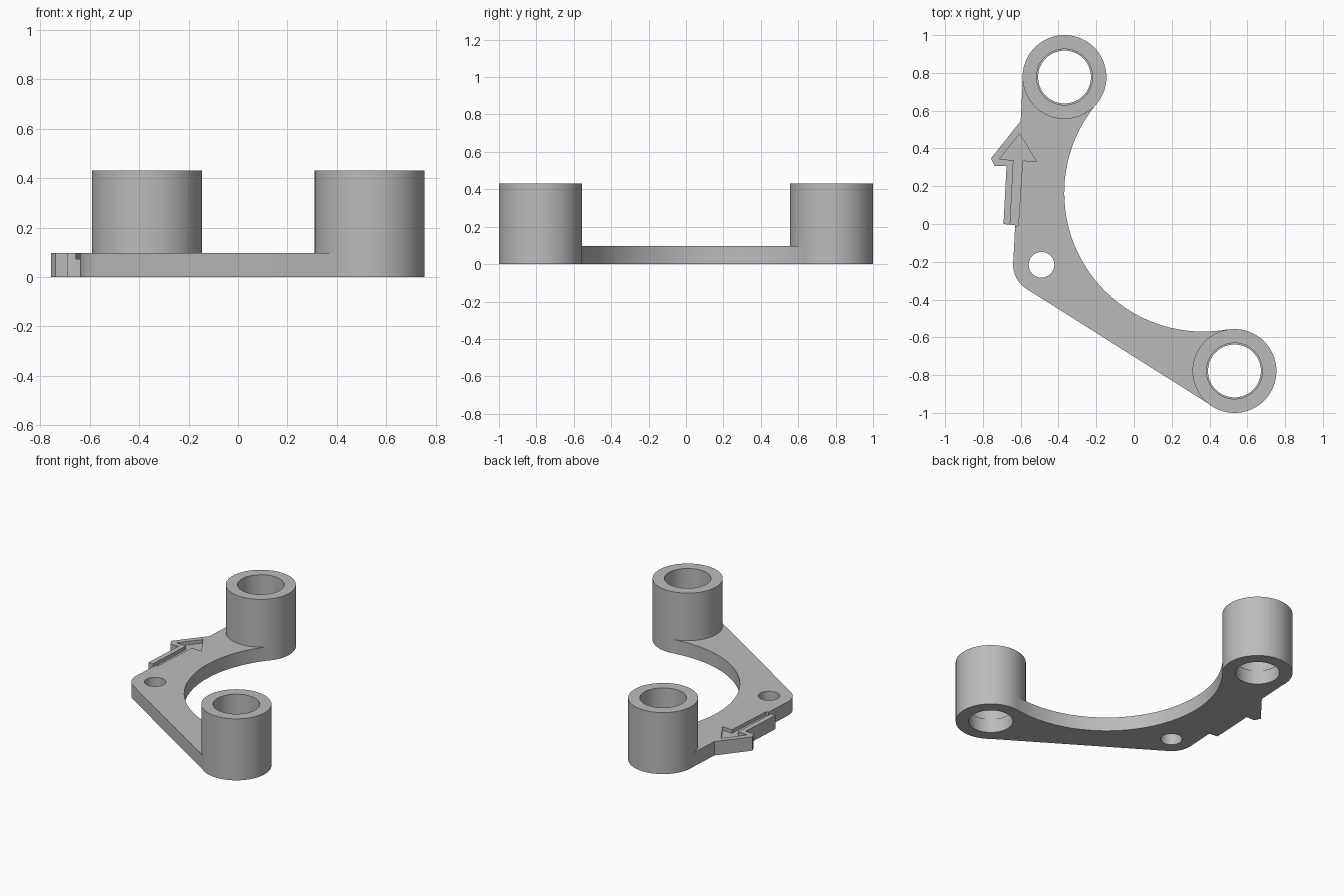
import bpy
import bmesh
from math import acos, atan2, cos, hypot, radians, sin, tau

cube = bpy.data.objects.get("Cube")
if cube:
    bpy.data.objects.remove(cube, do_unlink=True)

HEIGHT = 0.43
PLATE = 0.097
POST_R = 0.222
POST_BACK = (-0.368, 0.778)
POST_FRONT = (0.532, -0.778)
PIVOT, PIVOT_R = (-0.49, -0.216), 0.15
BAY, BAY_R = (0.365, 0.165), 0.7345

grey = bpy.data.materials.new("Plain grey")
grey.use_nodes = True
grey.diffuse_color = (0.5, 0.5, 0.5, 1)
grey.node_tree.nodes["Principled BSDF"].inputs["Base Color"].default_value = grey.diffuse_color


def arc(centre, r, start, end, n):
    """Points along an arc from start to end."""
    return [(centre[0] + r * cos(start + (end - start) * i / n),
             centre[1] + r * sin(start + (end - start) * i / n)) for i in range(n + 1)]


def heading(a, b):
    return atan2(b[1] - a[1], b[0] - a[0])


def tangent(a, ra, b, rb):
    """Angle of the outer tangent point on two circles, right of travel."""
    return heading(a, b) - acos((ra - rb) / hypot(b[0] - a[0], b[1] - a[1]))


def prism(name, points, z0, z1):
    """Extrude a flat outline from z0 to z1."""
    bm = bmesh.new()
    face = bm.faces.new([bm.verts.new((x, y, z0)) for x, y in points])
    top = bmesh.ops.extrude_face_region(bm, geom=[face])["geom"]
    bmesh.ops.translate(bm, vec=(0, 0, z1 - z0),
                        verts=[v for v in top if isinstance(v, bmesh.types.BMVert)])
    bmesh.ops.recalc_face_normals(bm, faces=bm.faces)
    mesh = bpy.data.meshes.new(name)
    bm.to_mesh(mesh)
    bm.free()
    mesh.materials.append(grey)
    obj = bpy.data.objects.new(name, mesh)
    bpy.context.collection.objects.link(obj)
    return obj


def cylinder(name, centre, r, z0, z1, n=72):
    return prism(name, arc(centre, r, 0, tau, n)[:-1], z0, z1)


def combine(target, tool, operation):
    """Apply a boolean and discard the tool."""
    tool.hide_render = True
    mod = target.modifiers.new(tool.name, "BOOLEAN")
    mod.object, mod.operation, mod.solver = tool, operation, "EXACT"
    bpy.ops.object.select_all(action="DESELECT")
    target.select_set(True)
    bpy.context.view_layer.objects.active = target
    bpy.ops.object.modifier_apply(modifier=mod.name)
    bpy.data.objects.remove(tool, do_unlink=True)


# Curved plate: rounded ends joined by tangents, with a round bay inside
end_r = POST_R - 0.002
side = tangent(POST_BACK, end_r, PIVOT, PIVOT_R) % tau
under = tangent(PIVOT, PIVOT_R, POST_FRONT, end_r) % tau
front_touch = heading(POST_FRONT, BAY)
back_touch = heading(POST_BACK, BAY)
outline = arc(POST_FRONT, end_r, under - tau, front_touch, 40)
outline += arc(BAY, BAY_R, heading(BAY, POST_FRONT) % tau, heading(BAY, POST_BACK) % tau, 48)
outline += arc(POST_BACK, end_r, back_touch, side, 40)
outline += arc(PIVOT, PIVOT_R, side, under, 16)
bracket = prism("bracket", outline, 0, PLATE)

# Arrow tab on the outer edge
tab = [(-0.60, 0.545), (-0.757, 0.348), (-0.738, 0.306), (-0.675, 0.306),
       (-0.691, 0.0), (-0.617, -0.008), (-0.57, 0.3)]
combine(bracket, prism("arrow_tab", tab, 0, PLATE), "UNION")

# Tall posts with bores that widen above the plate
for centre in (POST_BACK, POST_FRONT):
    combine(bracket, cylinder("post", centre, POST_R, 0, HEIGHT), "UNION")
    combine(bracket, cylinder("narrow_bore", centre, 0.14, -0.1, 0.2), "DIFFERENCE")
    combine(bracket, cylinder("wide_bore", centre, 0.148, PLATE, 0.6), "DIFFERENCE")

# Pivot hole
combine(bracket, cylinder("pivot_hole", PIVOT, 0.068, -0.1, 0.2, 48), "DIFFERENCE")

# Sunken arrow, open at the tail
arrow = [(-0.606, 0.478), (-0.713, 0.343), (-0.638, 0.338), (-0.656, -0.005),
         (-0.655, -0.02), (-0.613, -0.01), (-0.59, 0.336), (-0.516, 0.331)]
combine(bracket, prism("arrow_recess", arrow, PLATE - 0.025, 0.2), "DIFFERENCE")

# Finish
bracket.data.materials.clear()
bracket.data.materials.append(grey)
bracket.select_set(True)
bpy.context.view_layer.objects.active = bracket
bpy.ops.object.shade_smooth_by_angle(angle=radians(30))
